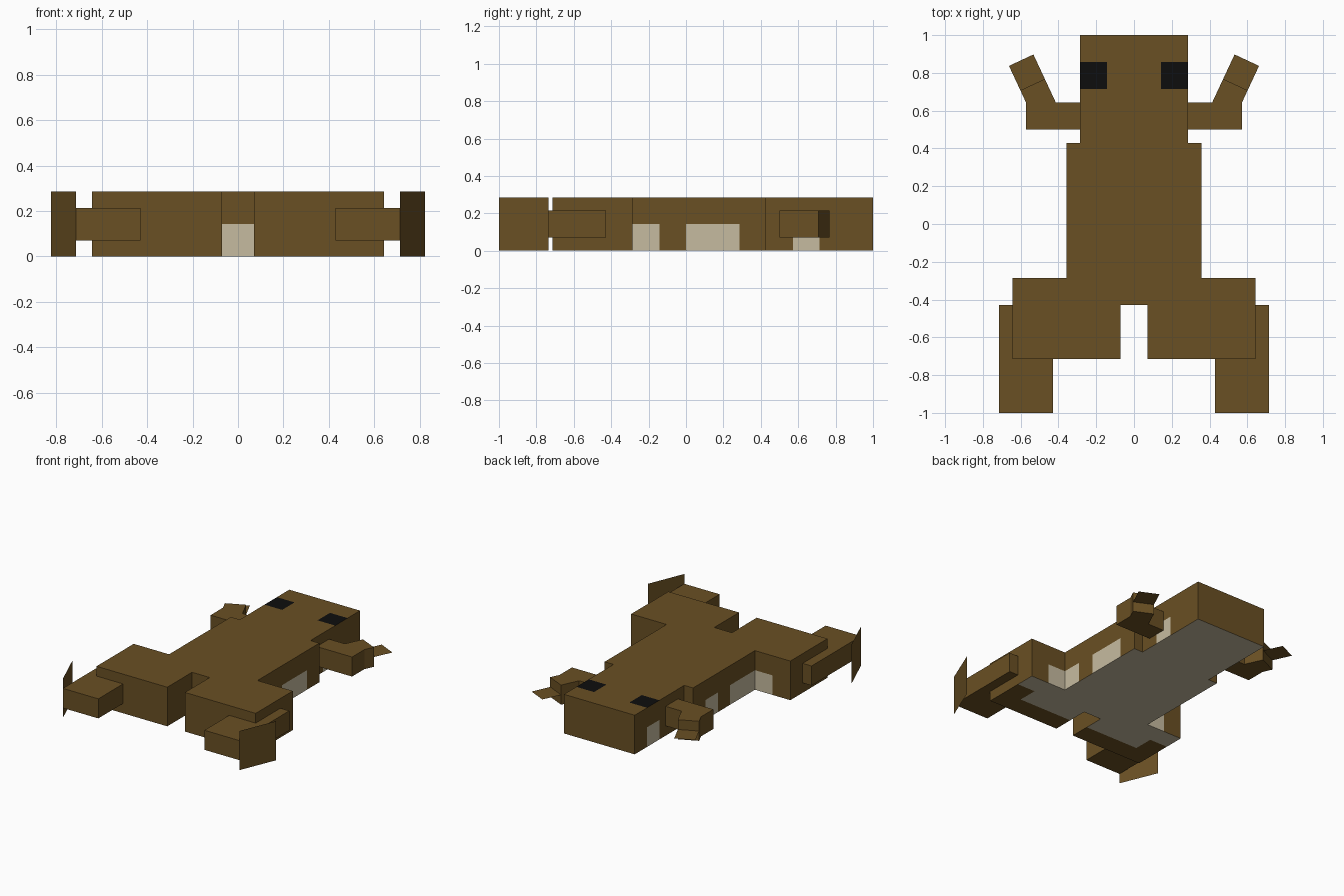
import bpy, bmesh, math
from mathutils import Vector

if "Cube" in bpy.data.objects:
    bpy.data.objects.remove(bpy.data.objects["Cube"])

U = 1 / 14  # building block size


def material(name, rgb):
    m = bpy.data.materials.new(name)
    m.diffuse_color = (*rgb, 1)
    m.use_nodes = True
    m.node_tree.nodes["Principled BSDF"].inputs["Base Color"].default_value = m.diffuse_color
    return m


BROWN = material("brown_skin", (0.144, 0.080, 0.017))
CREAM = material("cream_belly", (0.565, 0.497, 0.350))
BLACK = material("black_eye", (0.004, 0.004, 0.004))


def add_object(name, bm, mats=(BROWN,), mirror=False):
    me = bpy.data.meshes.new(name)
    bm.to_mesh(me)
    bm.free()
    ob = bpy.data.objects.new(name, me)
    bpy.context.collection.objects.link(ob)
    for m in mats:
        me.materials.append(m)
    if mirror:
        ob.modifiers.new("mirror", 'MIRROR').use_mirror_merge = False
    return ob


def box(name, lo, hi, pivot=None, angle=0):
    """Mirrored box in block units, optionally turned about a vertical axis."""
    bm = bmesh.new()
    bmesh.ops.create_cube(bm, size=1)
    for v in bm.verts:
        p = [(lo[i] + (v.co[i] + 0.5) * (hi[i] - lo[i])) * U for i in range(3)]
        v.co = turn(p, pivot, angle)
    return add_object(name, bm, mirror=True)


def plate(name, corners, pivot, angle):
    """Mirrored single-sheet quad."""
    bm = bmesh.new()
    bm.faces.new([bm.verts.new(turn(Vector(c) * U, pivot, angle)) for c in corners])
    return add_object(name, bm, mirror=True)


def turn(p, pivot, angle):
    p = Vector(p)
    if pivot is None:
        return p
    c = Vector((pivot[0], pivot[1], 0)) * U
    d = p - c
    s, k = math.sin(angle), math.cos(angle)
    return c + Vector((d.x * k - d.y * s, d.x * s + d.y * k, d.z))


# Torso: head, body and thighs as one block shape
def solid(x, y, z):
    x = abs(x)
    if not 0 < z < 4:
        return False
    head = x < 4 and 6 < y < 14
    body = x < 5 and -6 < y < 6
    thigh = 1 < x < 9 and -10 < y < -4
    return head or body or thigh


def colour(c, n):
    x, y, z = c
    ax = abs(x)
    if n[2] > 0:                                   # eyes on top of the head
        return 2 if 2 < ax < 4 and 10 < y < 12 else 0
    if n[2] < 0:                                   # belly and thigh undersides
        return 1 if y > -6 or (y > -8 and ax < 7) else 0
    if z > 2:
        return 0
    if n[0]:                                       # flank patches
        patches = [(-4, -2), (0, 4), (8, 10)] if x > 0 else [(-4, 0), (2, 4), (10, 12)]
        return int(ax > 3 and any(a < y < b for a, b in patches))
    if n[1] > 0:                                   # front of thighs
        return int(y < 0 and ax < 7)
    return int(ax < 1)                             # rump


xs = [-9, -7, -5, -4, -2, -1, 1, 2, 4, 5, 7, 9]
ys = list(range(-10, 15, 2))
zs = [0, 2, 4]
grid = [xs, ys, zs]
bm = bmesh.new()
for i in range(len(xs) - 1):
    for j in range(len(ys) - 1):
        for k in range(len(zs) - 1):
            lo = (xs[i], ys[j], zs[k])
            hi = (xs[i + 1], ys[j + 1], zs[k + 1])
            mid = [(a + b) / 2 for a, b in zip(lo, hi)]
            if not solid(*mid):
                continue
            for a in range(3):
                b, c = (a + 1) % 3, (a + 2) % 3
                for s in (-1, 1):
                    fc = list(mid)
                    fc[a] = hi[a] if s > 0 else lo[a]
                    probe = list(fc)
                    probe[a] += s * 0.1
                    if solid(*probe):
                        continue
                    quad = []
                    for pb, pc in ((lo[b], lo[c]), (hi[b], lo[c]), (hi[b], hi[c]), (lo[b], hi[c])):
                        p = list(fc)
                        p[b], p[c] = pb, pc
                        quad.append(bm.verts.new(Vector(p) * U))
                    f = bm.faces.new(quad if s > 0 else quad[::-1])
                    n = [0, 0, 0]
                    n[a] = s
                    f.material_index = colour(fc, n)
bmesh.ops.remove_doubles(bm, verts=bm.verts, dist=1e-4)
add_object("torso", bm, (BROWN, CREAM, BLACK))

# Front limbs: upper arm, turned forearm, flat hand
elbow, bend = (8, 9), math.radians(-25)
box("upper_arm", (4, 7, 1), (8, 9, 3))
box("forearm", (6, 8, 1), (8, 10, 3), elbow, bend)
plate("hand", [(6, 10, 2), (8, 10, 2), (8, 12, 2), (6, 12, 2)], elbow, bend)

# Hind limbs: shin and upright flat foot
box("shin", (6, -14, 1), (10, -6, 3))
plate("foot", [(10, -14, 0), (10, -10, 0), (10, -10, 4), (10, -14, 4)],
      (10, -14), math.radians(-22.5))
